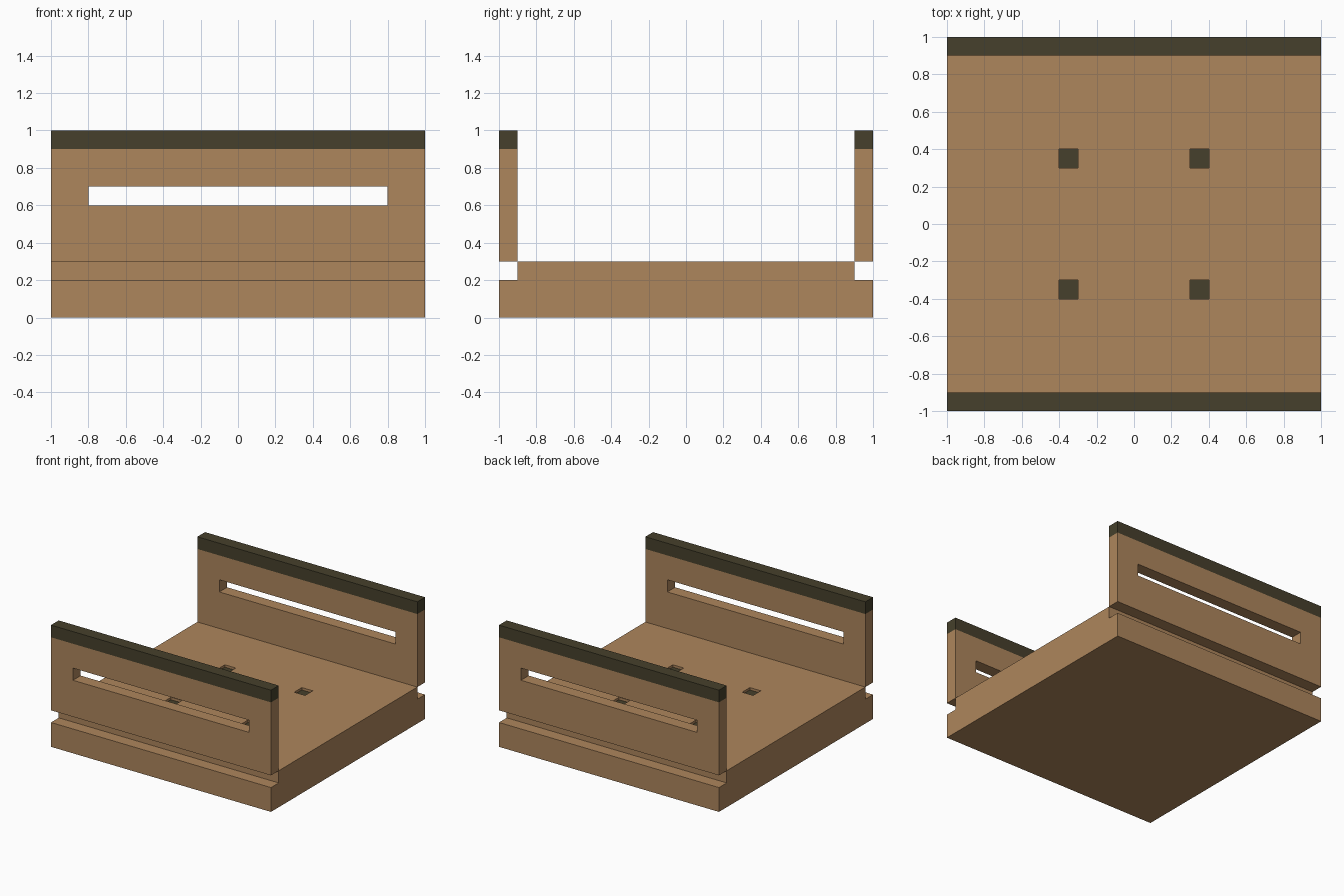
import bpy, bmesh
from mathutils import Vector

if "Cube" in bpy.data.objects:
    bpy.data.objects.remove(bpy.data.objects["Cube"])


def material(name, rgb):
    m = bpy.data.materials.new(name)
    m.diffuse_color = (*rgb, 1)
    m.use_nodes = True
    m.node_tree.nodes["Principled BSDF"].inputs["Base Color"].default_value = m.diffuse_color
    return m


WOOD = material("tan wood", (0.42, 0.236, 0.107))
DARK = material("dark olive", (0.061, 0.051, 0.025))


def make_object(name, bm, mat):
    bmesh.ops.recalc_face_normals(bm, faces=bm.faces)
    me = bpy.data.meshes.new(name)
    bm.to_mesh(me)
    bm.free()
    me.materials.append(mat)
    ob = bpy.data.objects.new(name, me)
    bpy.context.collection.objects.link(ob)
    return ob


def box(name, x, y, z, mat):
    bm = bmesh.new()
    bmesh.ops.create_cube(bm, size=1)
    for v in bm.verts:
        v.co = Vector([a + (b - a) * (c + 0.5) for (a, b), c in zip((x, y, z), v.co)])
    return make_object(name, bm, mat)


def cut(ob, cutter):
    cutter.hide_render = True
    mod = ob.modifiers.new("cut", 'BOOLEAN')
    mod.operation, mod.solver, mod.object = 'DIFFERENCE', 'EXACT', cutter
    bpy.context.view_layer.objects.active = ob
    bpy.ops.object.modifier_apply(modifier=mod.name)
    bpy.data.objects.remove(cutter)


# Stepped base: end profile swept along x
profile = [(-1, 0), (1, 0), (1, .2), (.9, .2), (.9, .3), (-.9, .3), (-.9, .2), (-1, .2)]
bm = bmesh.new()
face = bm.faces.new([bm.verts.new((-1, y, z)) for y, z in profile])
swept = bmesh.ops.extrude_face_region(bm, geom=[face])["geom"]
bmesh.ops.translate(bm, vec=(2, 0, 0),
                    verts=[g for g in swept if isinstance(g, bmesh.types.BMVert)])
base = make_object("base", bm, WOOD)

# Four shallow square pits with dark floors
for x in (-.4, .3):
    for y in (-.4, .3):
        xr, yr = (x, x + .1), (y, y + .1)
        cut(base, box("pit_cutter", xr, yr, (.278, .4), WOOD))
        box("pit_floor", xr, yr, (.278, .28), DARK)

# Slotted front and back walls with dark caps
for name, y in (("front", (-1, -.9)), ("back", (.9, 1))):
    wall = box(name + "_wall", (-1, 1), y, (.3, .9), WOOD)
    cut(wall, box("slot_cutter", (-.8, .8), (y[0] - .1, y[1] + .1), (.6, .7), WOOD))
    box(name + "_cap", (-1, 1), y, (.9, 1), DARK)
